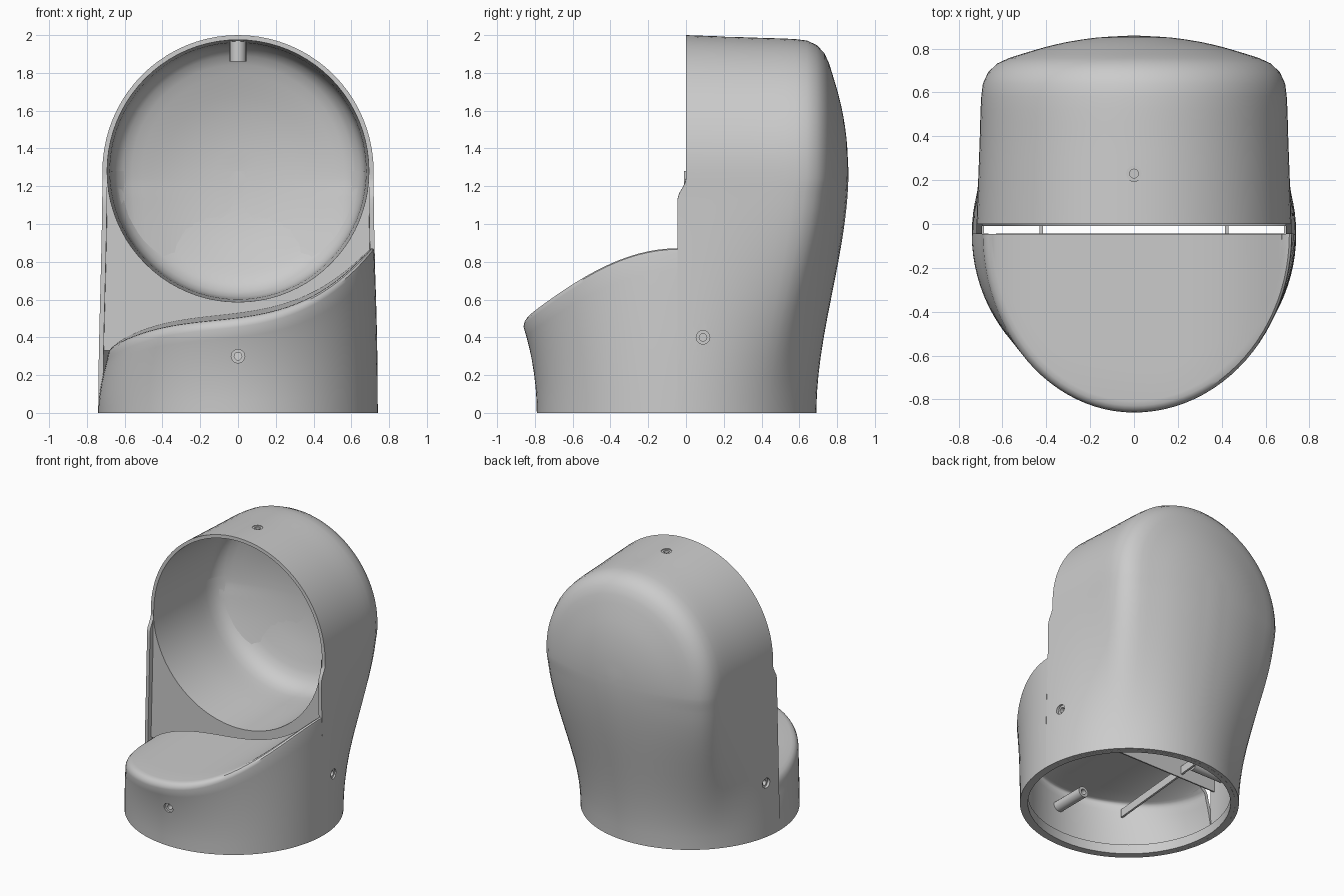
import bpy, bmesh
from math import sin, cos, pi, radians
from mathutils import Vector

if "Cube" in bpy.data.objects:
    bpy.data.objects.remove(bpy.data.objects["Cube"])

CZ = 1.28          # height of the round opening's axis
YC = -0.045        # seam between front and back parts
N = 24             # samples along half a section


def smooth(t):
    t = max(0.0, min(1.0, t))
    return t * t * (3 - 2 * t)


def resample(pts, n):
    """Catmull-Rom through the points, then even spacing by length."""
    p = [Vector(q) for q in pts]
    p = [2 * p[0] - p[1]] + p + [2 * p[-1] - p[-2]]
    fine = []
    for a, b, c, d in zip(p, p[1:], p[2:], p[3:]):
        for k in range(12):
            t = k / 12
            fine.append(0.5 * (2 * b + (c - a) * t + (2 * a - 5 * b + 4 * c - d) * t * t
                               + (3 * b - a - 3 * c + d) * t ** 3))
    fine.append(p[-2])
    run = [0]
    for a, b in zip(fine, fine[1:]):
        run.append(run[-1] + (b - a).length)
    out, j = [], 0
    for i in range(n + 1):
        s = run[-1] * i / n
        while j < len(fine) - 2 and run[j + 1] < s:
            j += 1
        out.append(fine[j].lerp(fine[j + 1], (s - run[j]) / (run[j + 1] - run[j])))
    return out


def add_grid(bm, rows):
    vs = [[bm.verts.new(p) for p in r] for r in rows]
    for a, b in zip(vs, vs[1:]):
        for i in range(len(a) - 1):
            bm.faces.new((a[i], a[i + 1], b[i + 1], b[i]))


def finish(name, bm, thick=0, cutters=()):
    bmesh.ops.remove_doubles(bm, verts=bm.verts, dist=0.0005)
    bmesh.ops.dissolve_degenerate(bm, edges=bm.edges, dist=0.0001)
    bmesh.ops.recalc_face_normals(bm, faces=bm.faces)
    me = bpy.data.meshes.new(name)
    bm.to_mesh(me)
    bm.free()
    ob = bpy.data.objects.new(name, me)
    bpy.context.collection.objects.link(ob)
    bpy.ops.object.select_all(action='DESELECT')
    ob.select_set(True)
    bpy.context.view_layer.objects.active = ob
    if thick:
        m = ob.modifiers.new("wall", 'SOLIDIFY')
        m.thickness, m.offset = thick, -1
        bpy.ops.object.modifier_apply(modifier="wall")
    for c in cutters:
        m = ob.modifiers.new("hole", 'BOOLEAN')
        m.operation, m.object, m.solver = 'DIFFERENCE', c, 'EXACT'
        bpy.ops.object.modifier_apply(modifier="hole")
    bpy.ops.object.shade_smooth_by_angle(angle=radians(35))
    return ob


def tube(name, start, end, r_out, r_in=0, seg=20):
    """Tube (or solid rod when r_in is 0) between two points."""
    a, b = Vector(start), Vector(end)
    q = (b - a).to_track_quat('Z', 'Y')
    ring = lambda c, r: [c + q @ Vector((r * cos(2 * pi * i / seg), r * sin(2 * pi * i / seg), 0))
                         for i in range(seg + 1)]
    bm = bmesh.new()
    if r_in:
        add_grid(bm, [ring(a, r_in), ring(a, r_out), ring(b, r_out), ring(b, r_in), ring(a, r_in)])
    else:
        rows = [ring(a, r_out), ring(b, r_out)]
        add_grid(bm, rows)
        for r in rows:
            bm.faces.new([bm.verts.new(p) for p in r[:-1]])
    return finish(name, bm)


# Temporary cutters for the screw holes
cut_sides = tube("cut_sides", (-1, .09, .4), (1, .09, .4), .036)
cut_top = tube("cut_top", (0, .23, 1.7), (0, .23, 2.2), .036)
cut_front = tube("cut_front", (0, -1, .3), (0, -.6, .3), .036)
cutters = (cut_sides, cut_top, cut_front)

# Back shell: revolved hood above, lofted into a half-round base below
hood = resample([(.718, 0), (.705, .35), (.695, .6), (.67, .685), (.61, .74), (.48, .785),
                 (.33, .825), (.17, .85), (0, .86)], N)
bm = bmesh.new()
add_grid(bm, [[(r * cos(a), y, CZ + r * sin(a) * (.72 / .718)) for r, y in hood]
              for a in [pi * i / 40 for i in range(41)]])
section = [(r, y) for r, y in hood] + [(-r, y) for r, y in reversed(hood[:-1])]
rows = []
levels = [.0, .1, .2, .3, .4, .5, .6, .7, .8, .9, 1, 1.08, 1.13, 1.16, 1.19, 1.22, 1.24, CZ]
for z in levels:
    s = smooth(z / CZ)
    y0 = YC * (1 - smooth((z - 1.13) / .11))
    pts = []
    for i, (px, py) in enumerate(section):
        a = pi * i / (2 * N)
        pts.append(((1 - s) * .74 * cos(a) + s * px, (1 - s) * (-.05 + .74 * sin(a)) + s * py))
    ya, yb = pts[0][1], pts[N][1]
    rows.append([(x, y0 + (y - ya) * (yb - y0) / (yb - ya), z) for x, y in pts])
add_grid(bm, rows)
finish("back_shell", bm, .025, (cut_sides, cut_top))

# Lower half of the bowl inside the opening
bm = bmesh.new()
add_grid(bm, [[(max(r - .025, 0) * cos(a), y if i == 0 else y - .025 * i / N, CZ + max(r - .025, 0) * sin(a))
               for i, (r, y) in enumerate(hood)]
              for a in [pi + pi * k / 40 for k in range(41)]])
finish("inner_bowl", bm)

# Flat wall below the opening
bm = bmesh.new()
arc = [pi + pi * k / 40 for k in range(41)]
add_grid(bm, [[(.693 * cos(a), 0, CZ + .693 * sin(a)) for a in arc],
              [(.71 * cos(a), 0, .33) for a in arc]])
finish("front_wall", bm, .01)


# Front cover: rounded wall rising to a swept top that climbs to the right
def top_height(x):
    return .505 + .1285 * x + .2 * x * x + .525 * x ** 3


def cover_point(a, u, scale=1.0, drop=.05):
    x = .74 * cos(a)
    x *= 1 - (.025 if x > 0 else .065) * u * u
    y = .745 * sin(a) * (1 + .094 * u ** 2)
    x, y = x * scale, YC - y * scale
    return (x, y, (top_height(x) - drop) * u)


bm = bmesh.new()
rows = []
angles = [pi * i / 48 for i in range(49)]
for u in [0, .15, .3, .45, .6, .75, .88, 1]:
    rows.append([cover_point(a, u) for a in angles])
for scale, drop in [(.996, .03), (.982, .012), (.962, .003), (.935, 0)]:
    rows.append([cover_point(a, 1, scale, drop) for a in angles])
rim = rows[-1]
for t in [.2, .4, .6, .8, 1]:
    rows.append([(x, y + (YC - y) * t, z + .025 * t * (YC - y) / .75) for x, y, z in rim])
add_grid(bm, rows)
finish("front_cover", bm, .025, (cut_front,))

# Thick rim under the base
tube("base_rim", (0, -.05, 0), (0, -.05, .07), .716, .685, 64)

# Screw bosses: top, front and both sides
tube("top_boss", (0, .23, 1.985), (0, .23, 1.86), .044, .02)
tube("front_boss", (0, -.80, .3), (0, -.53, .3), .04, .02)
for side, s in (("left", -1), ("right", 1)):
    tube(side + "_boss", (s * .71, .09, .4), (s * .44, .09, .4), .04, .02)
    # Flat strap tying the cover to the side boss
    bm = bmesh.new()
    top = [(-.63, .36), (.13, .43)]
    bot = [(-.63, .30), (.13, .37)]
    for x0 in (.415, .43):
        add_grid(bm, [[(s * x0, y, z) for y, z in top], [(s * x0, y, z) for y, z in bot]])
    for line in (top, bot, [top[0], bot[0]], [top[1], bot[1]]):
        add_grid(bm, [[(s * x0, y, z) for y, z in line] for x0 in (.415, .43)])
    finish(side + "_strap", bm)

for c in cutters:
    bpy.data.objects.remove(c, do_unlink=True)
